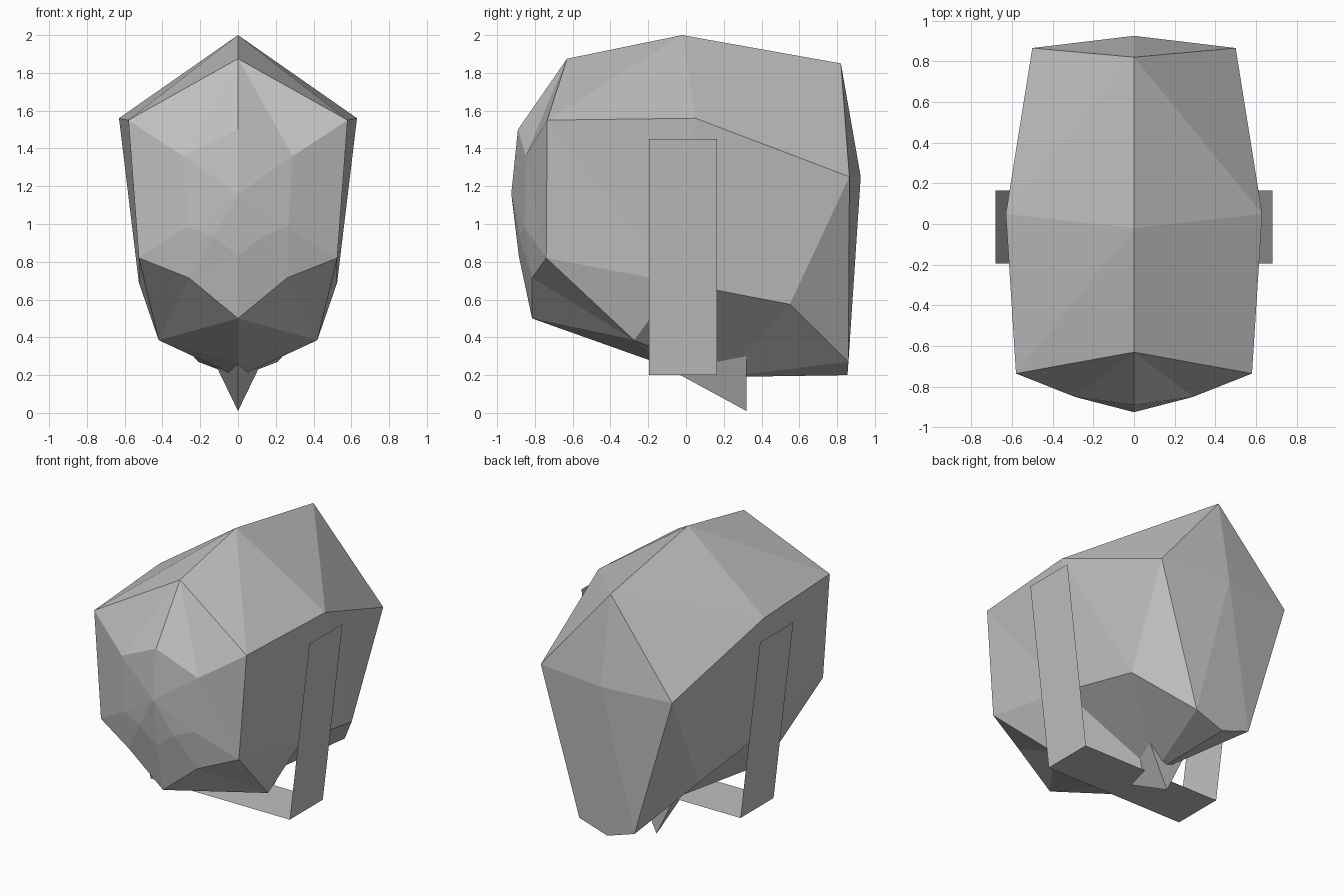
import bpy
import bmesh

if "Cube" in bpy.data.objects:
    bpy.data.objects.remove(bpy.data.objects["Cube"])

grey = bpy.data.materials.new("plain grey")
grey.diffuse_color = (0.53, 0.53, 0.53, 1)
grey.use_nodes = True
grey.node_tree.nodes["Principled BSDF"].inputs["Base Color"].default_value = grey.diffuse_color


def build(name, points, faces, close=True):
    """Make a left-right symmetric flat-shaded mesh from its right half."""
    bm = bmesh.new()
    right, left = {}, {}
    for key, (x, y, z) in points.items():
        right[key] = bm.verts.new((x, y, z))
        left[key] = bm.verts.new((-x, y, z)) if x else right[key]
    for face in faces:
        bm.faces.new([right[k] for k in face])
        if any(points[k][0] for k in face):
            bm.faces.new([left[k] for k in reversed(face)])
    if close:
        bmesh.ops.recalc_face_normals(bm, faces=bm.faces)
    mesh = bpy.data.meshes.new(name)
    bm.to_mesh(mesh)
    bm.free()
    mesh.materials.append(grey)
    obj = bpy.data.objects.new(name, mesh)
    bpy.context.collection.objects.link(obj)
    return obj


# Faceted shell: capitals lie on the centre line, small letters on the side
shell = {
    "A": (0, -.63, 1.875), "B": (0, -.02, 2), "C": (0, .82, 1.85),
    "E": (0, .925, 1.25), "F": (0, .855, .2), "Q": (0, .2, .19),
    "D": (0, -.14, .26), "G": (0, -.815, .5), "H": (0, -.885, .83),
    "I": (0, -.925, 1.16), "J": (0, -.89, 1.5),
    "a": (.58, -.735, 1.55), "b": (.63, .05, 1.56), "c": (.5, .865, 1.25),
    "r": (.21, .86, .27), "k": (.48, .55, .575), "m": (.525, -.05, .69),
    "n": (.42, -.275, .385), "s": (.525, -.74, .82), "g": (.26, -.815, .715),
    "p": (.29, -.85, 1.36), "q": (.265, -.855, .985), "t": (.13, -.885, .935),
}
top = "ABa Bba BCb Ccb"
side = "abm ams bck bkm ckr smn"
back = "CEc cEr ErF"
front = "Aap ApJ JpI Ipq Iqt ItH tqg Htg HgG qsg pas psq"
under = "sng gnG GnD nmQ DnQ mkQ krQ rFQ"
build("shell", shell, " ".join((top, side, back, front, under)).split())

# Pointed spike below the shell
spike = {"f": (0, -.14, .26), "t": (0, .32, .01),
         "m": (0, .32, .32), "w": (.15, .32, .32)}
build("spike", spike, ["ftw", "fwm", "mwt"])

# Thin U-shaped strap, open at the top and leaning outwards
strap = {"a": (.68, -.195, 1.45), "b": (.68, .165, 1.45),
         "c": (.53, .165, .2), "d": (.53, -.195, .2),
         "e": (0, .165, .2), "f": (0, -.195, .2)}
build("strap", strap, ["dcba", "fecd"])
